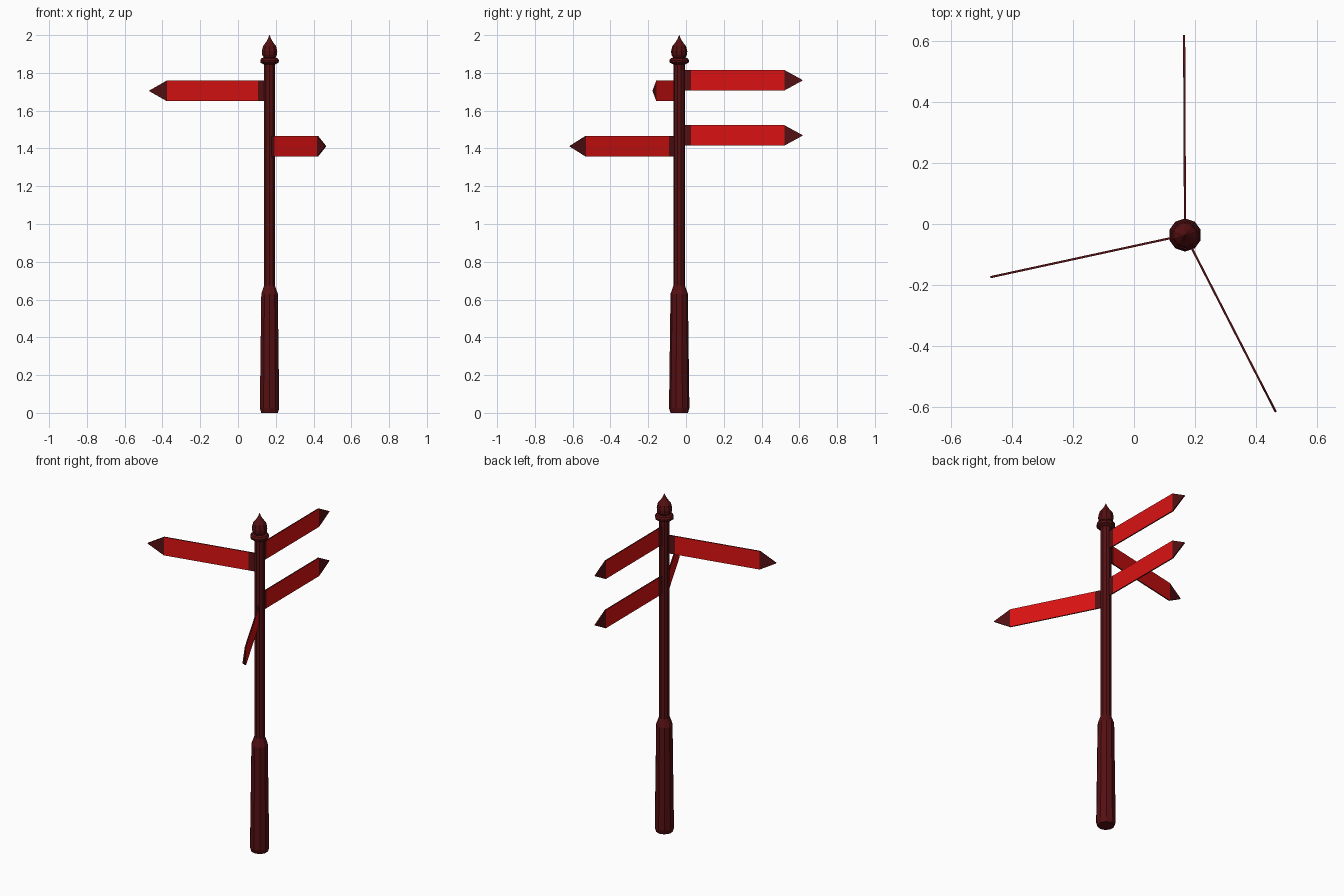
import bpy, math
from mathutils import Vector

if "Cube" in bpy.data.objects:
    bpy.data.objects.remove(bpy.data.objects["Cube"])

CX, CY, SIDES = 0.167, -0.036, 10


def material(name, color):
    m = bpy.data.materials.new(name)
    m.diffuse_color = (*color, 1)
    m.use_nodes = True
    m.node_tree.nodes["Principled BSDF"].inputs["Base Color"].default_value = m.diffuse_color
    return m


RED = material("red_paint", (0.70, 0.006, 0.006))
DARK = material("dark_red_paint", (0.09, 0.005, 0.006))


def add_mesh(name, verts, faces, mats):
    me = bpy.data.meshes.new(name)
    me.from_pydata(verts, [], faces)
    for m in mats:
        me.materials.append(m)
    ob = bpy.data.objects.new(name, me)
    bpy.context.collection.objects.link(ob)
    return ob


def lathe(name, profile):
    """Faceted turned part from (radius, z) pairs, with capped ends."""
    verts, faces = [], []
    for r, z in profile:
        for i in range(SIDES):
            a = math.tau * (i + 0.5) / SIDES
            verts.append((CX + r * math.cos(a), CY + r * math.sin(a), z))
    for k in range(len(profile) - 1):
        for i in range(SIDES):
            j = (i + 1) % SIDES
            a, b = k * SIDES, (k + 1) * SIDES
            faces.append((a + i, a + j, b + j, b + i))
    faces.append(tuple(reversed(range(SIDES))))
    last = (len(profile) - 1) * SIDES
    faces.append(tuple(range(last, last + SIDES)))
    return add_mesh(name, verts, faces, [DARK])


def sign(name, tip_x, tip_y, z):
    """Thin arrow board: dark root, red panel, dark pointed tip."""
    d = Vector((tip_x - CX, tip_y - CY, 0))
    length = d.length
    d.normalize()
    n = Vector((-d.y, d.x, 0)) * 0.0035
    o = Vector((CX, CY, z))
    h = 0.054
    # outline columns: distance along the board, half height
    cols = [(0.015, h), (0.062, h), (0.557, h), (length, 0.001)]
    verts, faces = [], []
    for s, hh in cols:
        for side, up in ((-1, -1), (1, -1), (1, 1), (-1, 1)):
            verts.append(o + d * s + n * side + Vector((0, 0, hh * up)))
    for k in range(3):
        for i in range(4):
            j = (i + 1) % 4
            faces.append((4 * k + i, 4 * k + j, 4 * k + 4 + j, 4 * k + 4 + i))
    faces += [(3, 2, 1, 0), (12, 13, 14, 15)]
    ob = add_mesh(name, verts, faces, [DARK, RED])
    # only the broad faces of the middle section are red
    ob.data.polygons[5].material_index = 1
    ob.data.polygons[7].material_index = 1


# Post: thick base, shoulder, slim shaft
lathe("post_base", [(0.046, 0.0), (0.054, 0.025), (0.046, 0.63), (0.030, 0.675)])
lathe("post_shaft", [(0.030, 0.66), (0.030, 1.86)])
# Collar and pointed finial
lathe("collar", [(0.032, 1.845), (0.050, 1.854), (0.052, 1.866), (0.046, 1.877), (0.030, 1.882)])
lathe("finial", [(0.028, 1.875), (0.041, 1.895), (0.043, 1.915), (0.036, 1.942),
                 (0.020, 1.962), (0.009, 1.98), (0.001, 2.0)])

# Arrow boards
sign("sign_left", -0.47, -0.174, 1.705)
sign("sign_front_right", 0.464, -0.615, 1.412)
sign("sign_back_upper", 0.164, 0.618, 1.761)
sign("sign_back_lower", 0.164, 0.618, 1.469)
